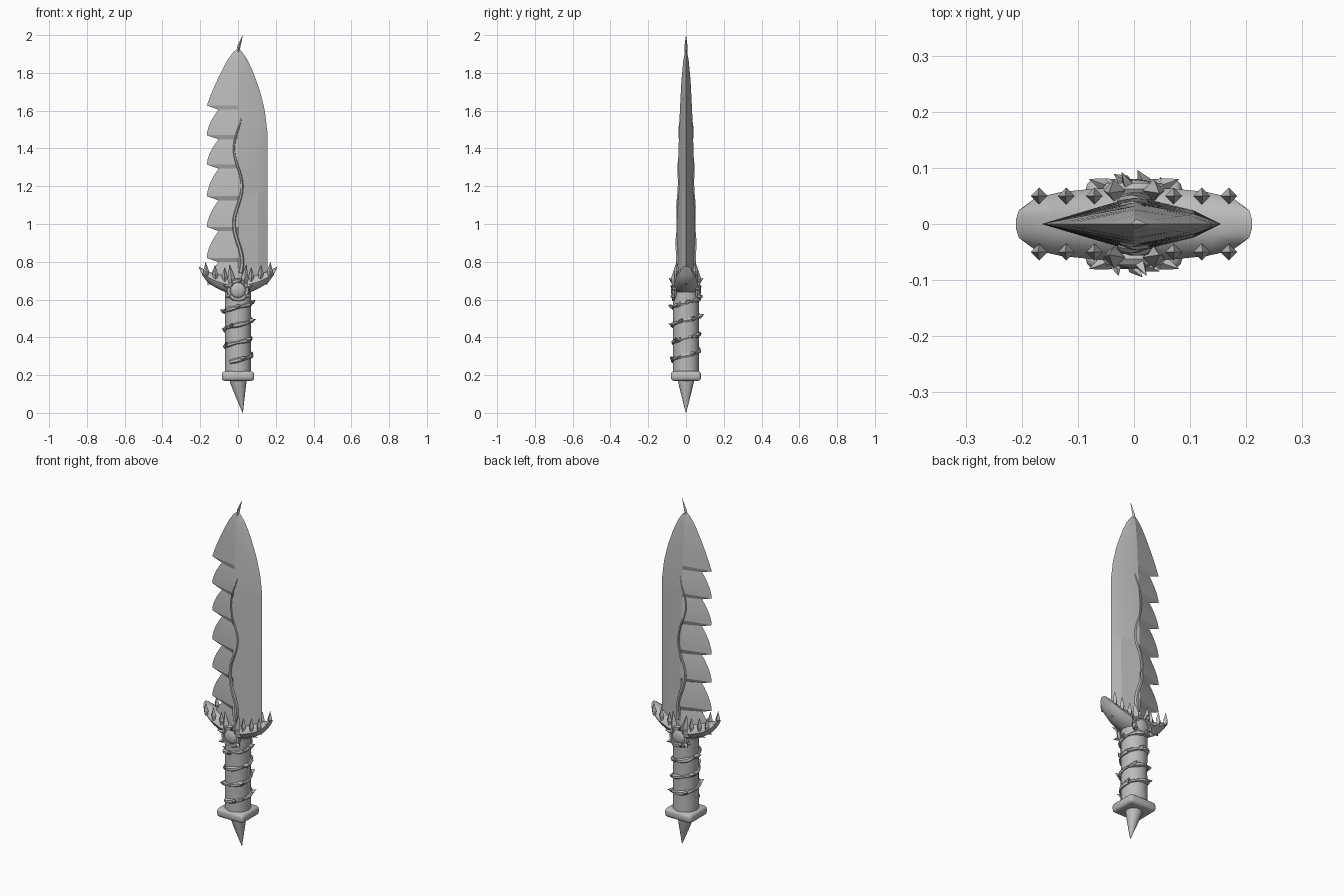
import bpy, bmesh, math
from mathutils import Vector

if "Cube" in bpy.data.objects:
    bpy.data.objects.remove(bpy.data.objects["Cube"])

steel = bpy.data.materials.new("dull grey steel")
steel.use_nodes = True
GREY = (0.5, 0.5, 0.5, 1)
steel.diffuse_color = GREY
steel.node_tree.nodes["Principled BSDF"].inputs["Base Color"].default_value = GREY


def finish(name, bm, angle=None):
    bmesh.ops.recalc_face_normals(bm, faces=bm.faces)
    mesh = bpy.data.meshes.new(name)
    bm.to_mesh(mesh)
    bm.free()
    mesh.materials.append(steel)
    ob = bpy.data.objects.new(name, mesh)
    bpy.context.collection.objects.link(ob)
    if angle:
        bpy.ops.object.select_all(action='DESELECT')
        ob.select_set(True)
        bpy.context.view_layer.objects.active = ob
        bpy.ops.object.shade_smooth_by_angle(angle=math.radians(angle))
    return ob


def loft(bm, rings):
    """Skin a list of equal-length closed rings and cap both ends."""
    rows = [[bm.verts.new(p) for p in ring] for ring in rings]
    n = len(rows[0])
    for a, b in zip(rows, rows[1:]):
        for i in range(n):
            j = (i + 1) % n
            bm.faces.new((a[i], a[j], b[j], b[i]))
    bm.faces.new(rows[0])
    bm.faces.new(rows[-1])


def tube(bm, path, radii, sides=6):
    rings = []
    for i, p in enumerate(path):
        t = (path[min(i + 1, len(path) - 1)] - path[max(i - 1, 0)]).normalized()
        ref = Vector((0, 1, 0)) if abs(t.y) < 0.8 else Vector((0, 0, 1))
        u = t.cross(ref).normalized()
        v = t.cross(u)
        rings.append([p + radii[i] * (u * math.cos(math.tau * k / sides)
                                      + v * math.sin(math.tau * k / sides))
                      for k in range(sides)])
    loft(bm, rings)


def thorn(bm, base, tip, r):
    """Four-sided spike, fattest a third of the way up."""
    base, tip = Vector(base), Vector(tip)
    tube(bm, [base, base.lerp(tip, 0.35), tip], [r * 0.6, r, r * 0.02], 4)


def interp(table, z):
    for (z0, a), (z1, b) in zip(table, table[1:]):
        if z0 <= z <= z1:
            return a + (b - a) * (z - z0) / (z1 - z0)
    return table[-1][1]


# Blade: diamond section, bevelled cutting edge, hooked teeth on the other edge
OUTLINE = [(0.68, 0.155), (1.49, 0.155), (1.6, 0.142), (1.7, 0.118), (1.8, 0.082),
           (1.87, 0.05), (1.91, 0.022), (1.93, 0.002)]
BACK = [(1.627, 0.165), (1.7, 0.138), (1.8, 0.092), (1.87, 0.055), (1.91, 0.025), (1.93, 0.002)]
THICK = [(0.68, 0.05), (1.0, 0.047), (1.5, 0.037), (1.75, 0.025), (1.87, 0.014), (1.93, 0.001)]
TIPS = [0.665, 0.82, 0.985, 1.147, 1.315, 1.47, 1.627]


def back_edge(z):
    for low, high in zip(TIPS, TIPS[1:]):
        if low <= z < high:
            notch = high - 0.022
            if z > notch:
                return 0.103 + 0.062 * (z - notch) / (high - notch)
            f = (z - low) / (notch - low)
            return 0.165 - 0.062 * f ** 1.7
    return interp(BACK, z)


levels = {0.68, 1.49, 1.93}
for low, high in zip(TIPS, TIPS[1:]):
    levels.update(low + (high - 0.022 - low) * k / 6 for k in range(7))
levels.update(1.627 + 0.303 * (k / 12) ** 0.7 for k in range(12))
rings = []
for z in sorted(z for z in levels if z >= 0.68):
    xr, t = interp(OUTLINE, z), interp(THICK, z)
    bevel = xr * 0.68
    rings.append([(-back_edge(z), 0, z), (0, -t, z), (bevel, -t * 0.5, z),
                  (xr, 0, z), (bevel, t * 0.5, z), (0, t, z)])
bm = bmesh.new()
loft(bm, rings)
finish("blade", bm, 12)

# Bent needle at the blade tip
bm = bmesh.new()
tube(bm, [Vector((-0.004, 0, 1.88)), Vector((0.003, 0, 1.935)), Vector((0.025, 0, 2.0))],
     [0.004, 0.009, 0.0005], 4)
finish("tip_needle", bm)

# Winding vines along both ridges of the blade
bm = bmesh.new()
for side in (-1, 1):
    path, radii = [], []
    for k in range(41):
        z = 0.74 + 0.82 * k / 40
        x = 0.021 * math.cos(math.tau * (z - 1.2) / 0.4)
        path.append(Vector((x, side * (interp(THICK, z) - abs(x) * 0.28), z)))
        radii.append(0.012 - 0.008 * k / 40)
    tube(bm, path, radii)
finish("blade_vines", bm, 50)

# Upswept crescent guard
bm = bmesh.new()
half = [(0, 0.675, 0.05, 0.065), (0.07, 0.682, 0.048, 0.063), (0.13, 0.703, 0.044, 0.057),
        (0.175, 0.728, 0.043, 0.047), (0.198, 0.75, 0.03, 0.03)]
stations = [(-x, z, h, d) for x, z, h, d in reversed(half[1:])] + half
rings = []
for x, z, h, d in stations:
    lean = -x * 2.2
    ring = []
    for k in range(10):
        a = math.tau * k / 10
        up = h * math.sin(a)
        ring.append((x + up * math.sin(lean), d * math.cos(a), z + up * math.cos(lean)))
    rings.append([(-0.0 + 2 * x - p[0], p[1], p[2]) for p in ring])
loft(bm, rings)
finish("guard", bm, 45)

# Thorns along both upper rims of the guard
bm = bmesh.new()
for sy in (-1, 1):
    for sx in (-1, 1):
        for x, z in ((0.07, 0.695), (0.12, 0.71), (0.168, 0.725)):
            thorn(bm, (sx * x, sy * 0.05, z), (sx * x * 1.02, sy * 0.05, z + 0.075), 0.015)
        thorn(bm, (sx * 0.03, sy * 0.062, 0.67), (sx * 0.045, sy * 0.055, 0.785), 0.02)
finish("guard_thorns", bm)

# Round gem in a thorny ring on each face of the guard
gems, mounts = bmesh.new(), bmesh.new()
for side in (-1, 1):
    new = bmesh.ops.create_uvsphere(gems, u_segments=12, v_segments=8, radius=1)["verts"]
    for v in new:
        v.co = Vector((v.co.x * 0.043, side * 0.062 + v.co.y * 0.018, 0.65 + v.co.z * 0.043))
    loop = [Vector((0.05 * math.cos(math.tau * k / 12), side * 0.062,
                    0.65 + 0.05 * math.sin(math.tau * k / 12))) for k in range(13)]
    tube(mounts, loop, [0.013] * 13)
    for deg in (20, 160, 215, 325):
        a = math.radians(deg)
        c, s = math.cos(a), math.sin(a)
        thorn(mounts, (0.045 * c, side * 0.065, 0.65 + 0.045 * s),
              (0.085 * c, side * 0.08, 0.65 + 0.075 * s), 0.012)
    thorn(mounts, (side * -0.005, side * 0.06, 0.69), (side * -0.022, side * 0.092, 0.715), 0.012)
finish("guard_gems", gems, 60)
finish("gem_mounts", mounts, 40)

# Round grip
bm = bmesh.new()
loft(bm, [[(r * math.cos(math.tau * k / 16), r * math.sin(math.tau * k / 16), z)
           for k in range(16)] for r, z in ((0.07, 0.2), (0.068, 0.42), (0.07, 0.64))])
finish("grip", bm, 40)

# Thorny vine spiralling up the grip
bm = bmesh.new()
TURNS, STEPS = 3.75, 90


def on_grip(f, r):
    a = math.tau * TURNS * f - 2.2
    return Vector((r * math.cos(a), r * math.sin(a), 0.27 + 0.35 * f))


tube(bm, [on_grip(k / STEPS, 0.069) for k in range(STEPS + 1)],
     [0.011 + 0.003 * math.sin(k * 0.9) for k in range(STEPS + 1)])
for k in range(14):
    f = (k + 0.5) / 14
    thorn(bm, on_grip(f, 0.068), on_grip(f + 0.012, 0.096) + Vector((0, 0, 0.01)), 0.013)
finish("grip_vine", bm, 40)

# Square pommel plate with rounded edges
bm = bmesh.new()
bmesh.ops.create_cube(bm, size=1)
for v in bm.verts:
    v.co = Vector((v.co.x * 0.172, v.co.y * 0.16, 0.195 + v.co.z * 0.052))
bmesh.ops.bevel(bm, geom=bm.edges[:], offset=0.018, segments=3, profile=0.5, affect='EDGES')
finish("pommel_plate", bm, 40)

# Slightly bent pommel spike
bm = bmesh.new()
tube(bm, [Vector((0, 0, 0.19)), Vector((0.002, 0, 0.165)), Vector((0.012, 0, 0.09)),
          Vector((0.025, 0, 0))], [0.048, 0.044, 0.025, 0.001], 10)
finish("pommel_spike", bm, 40)
